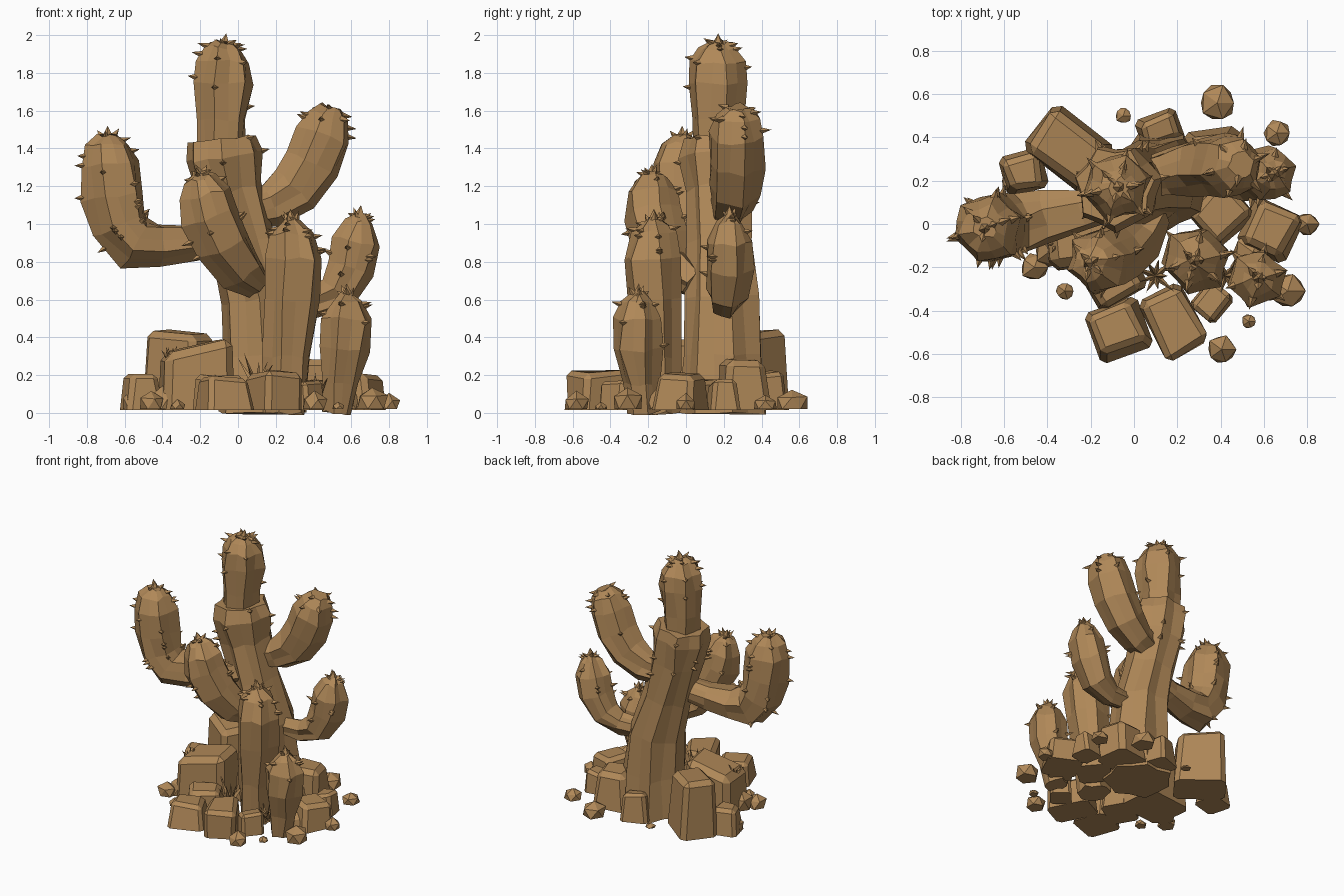
import bpy, bmesh, math, random
from mathutils import Vector, Matrix

if "Cube" in bpy.data.objects:
    bpy.data.objects.remove(bpy.data.objects["Cube"])

random.seed(7)
mat = bpy.data.materials.new("sandy brown")
mat.diffuse_color = (0.43, 0.245, 0.097, 1)
mat.use_nodes = True
mat.node_tree.nodes["Principled BSDF"].inputs["Base Color"].default_value = mat.diffuse_color


def finish(name, bm):
    """Turn a bmesh into a flat-shaded object."""
    bmesh.ops.recalc_face_normals(bm, faces=bm.faces)
    me = bpy.data.meshes.new(name)
    bm.to_mesh(me)
    bm.free()
    me.materials.append(mat)
    ob = bpy.data.objects.new(name, me)
    bpy.context.collection.objects.link(ob)


def jit(a):
    return Vector([random.uniform(-a, a) for _ in range(3)])


def cone(bm, base, direction, length, r, sides=4):
    """A pointed spike whose root sits just inside the surface."""
    d = direction.normalized()
    m = Matrix.Translation(base + d * (length / 2 - 0.015)) @ d.to_track_quat('Z', 'Y').to_matrix().to_4x4()
    bmesh.ops.create_cone(bm, cap_ends=True, segments=sides, radius1=r, radius2=0, depth=length, matrix=m)


def limb(name, path, ribs=6, spikes=12, flat=1.0, tip=True, start=1):
    """Ribbed cactus limb: path of (x, y, z, radius); spikes grow on the ribs."""
    bm, sp = bmesh.new(), bmesh.new()
    pts = [Vector(p[:3]) for p in path]
    rings, n = [], ribs * 2
    for i, p in enumerate(pts):
        t = (pts[min(i + 1, len(pts) - 1)] - pts[max(i - 1, 0)]).normalized()
        u = Vector((0, 1, 0)).cross(t).normalized()
        v = t.cross(u)
        ring = []
        for k in range(n):
            a = 2 * math.pi * (k + 0.5) / n
            r = path[i][3] * (1.05 if k % 2 == 0 else 0.9)
            ring.append(bm.verts.new(p + u * r * math.cos(a) + v * r * flat * math.sin(a) + jit(0.01)))
        rings.append(ring)
    for a, b in zip(rings, rings[1:]):
        for k in range(n):
            bm.faces.new((a[k], a[(k + 1) % n], b[(k + 1) % n], b[k]))
    bm.faces.new(rings[0])
    bm.faces.new(rings[-1])
    for s in range(spikes):
        i = random.randrange(start, len(pts) - 1)
        k = 2 * (s % ribs)
        f = random.random()
        pos = rings[i][k].co.lerp(rings[i + 1][k].co, f)
        out = pos - pts[i].lerp(pts[i + 1], f)
        cone(sp, pos, out + Vector((0, 0, 0.02)), random.uniform(0.045, 0.065), 0.02)
    if tip:
        t = pts[-1] - pts[-2]
        cone(sp, pts[-1], t, 0.065, 0.035, 5)
        for k in range(0, n, 4):
            cone(sp, rings[-1][k].co, rings[-1][k].co - pts[-1] + t, 0.05, 0.02)
    finish(name, bm)
    finish(name + "_spikes", sp)


def boulder(name, x, y, sx, sy, h, rot=0, taper=0.85, j=0.025, tilt=0.0):
    """Chipped block with bevelled edges standing near the ground."""
    bm = bmesh.new()
    bmesh.ops.create_cube(bm, size=1)
    for v in bm.verts:
        top = v.co.z > 0
        s = taper if top else 1
        v.co = Vector((v.co.x * sx * s, v.co.y * sy * s, h * (1 + tilt * v.co.x * 2) if top else 0.015))
        if top:
            v.co += jit(j)
    edges = [e for e in bm.edges if max(v.co.z for v in e.verts) > 0.05]
    bmesh.ops.bevel(bm, geom=edges, offset=min(sx, sy, h) * 0.13, segments=1, affect='EDGES')
    bmesh.ops.triangulate(bm, faces=[f for f in bm.faces if len(f.verts) > 4])
    bmesh.ops.transform(bm, matrix=Matrix.Translation((x, y, 0)) @ Matrix.Rotation(math.radians(rot), 4, 'Z'), verts=bm.verts)
    finish(name, bm)


def stone(name, x, y, r, h):
    """Small faceted pebble with a flat underside."""
    bm = bmesh.new()
    bmesh.ops.create_icosphere(bm, subdivisions=1, radius=1)
    for v in bm.verts:
        v.co *= random.uniform(0.9, 1.12)
        v.co = Vector((x + v.co.x * r, y + v.co.y * r, max(0.02, h * (0.35 + 0.65 * v.co.z))))
    bmesh.ops.dissolve_degenerate(bm, dist=0.001, edges=bm.edges)
    finish(name, bm)


def tuft(name, x, y, z, length, count=9):
    """Clump of sharp grass blades fanning outward."""
    bm = bmesh.new()
    for i in range(count):
        a = 2 * math.pi * i / count
        lean = random.uniform(0.3, 0.9)
        d = Vector((math.cos(a) * lean, math.sin(a) * lean, 1))
        cone(bm, Vector((x, y, z)), d, length * random.uniform(0.7, 1.1), 0.022, 3)
    finish(name, bm)


# Main trunk, with a flared collar, and the column growing out of it
limb("trunk", [(0.13, 0.2, 0.0, 0.23), (0.13, 0.2, 0.3, 0.21), (0.11, 0.2, 0.6, 0.19),
               (0.03, 0.19, 0.9, 0.17), (-0.05, 0.18, 1.18, 0.175), (-0.08, 0.17, 1.36, 0.2),
               (-0.09, 0.17, 1.45, 0.18)], ribs=7, spikes=12, tip=False, start=3)
limb("top_column", [(-0.09, 0.17, 1.3, 0.12), (-0.09, 0.17, 1.55, 0.135), (-0.08, 0.17, 1.75, 0.15),
                    (-0.08, 0.17, 1.86, 0.14), (-0.075, 0.17, 1.93, 0.095), (-0.07, 0.17, 1.96, 0.045)],
     spikes=16)

# Arms
limb("left_arm", [(-0.05, 0.12, 0.95, 0.08), (-0.24, 0.07, 0.9, 0.095), (-0.41, 0.03, 0.885, 0.12),
                  (-0.55, 0.0, 0.9, 0.15), (-0.63, -0.01, 1.0, 0.155), (-0.665, -0.02, 1.15, 0.16),
                  (-0.68, -0.02, 1.32, 0.155), (-0.69, -0.02, 1.42, 0.11), (-0.69, -0.02, 1.47, 0.05)],
     spikes=24, start=3)
limb("front_arm", [(0.1, 0.04, 0.68, 0.07), (0.01, -0.07, 0.76, 0.12), (-0.08, -0.14, 0.9, 0.145),
                   (-0.15, -0.17, 1.05, 0.15), (-0.18, -0.18, 1.16, 0.135), (-0.2, -0.18, 1.24, 0.08),
                   (-0.21, -0.18, 1.27, 0.03)], spikes=14, start=2)
limb("upper_right_arm", [(0.02, 0.21, 1.06, 0.08), (0.17, 0.24, 1.1, 0.11), (0.3, 0.26, 1.18, 0.135),
                         (0.39, 0.27, 1.32, 0.145), (0.45, 0.27, 1.47, 0.145), (0.48, 0.27, 1.57, 0.115),
                         (0.495, 0.27, 1.62, 0.06)], spikes=13, tip=False, start=3)
limb("lower_right_arm", [(0.22, 0.2, 0.58, 0.06), (0.4, 0.21, 0.58, 0.075), (0.52, 0.22, 0.63, 0.11),
                         (0.59, 0.23, 0.77, 0.125), (0.625, 0.23, 0.91, 0.12), (0.64, 0.23, 1.01, 0.07),
                         (0.645, 0.23, 1.05, 0.025)], spikes=12, start=2)

# Separate columns rising from the ground
limb("front_column", [(0.25, -0.14, 0.0, 0.11), (0.26, -0.15, 0.3, 0.125), (0.28, -0.16, 0.6, 0.145),
                      (0.29, -0.17, 0.82, 0.15), (0.285, -0.17, 0.95, 0.11), (0.28, -0.17, 1.03, 0.03)],
     spikes=13, start=2)
limb("small_column", [(0.52, -0.22, 0.0, 0.08), (0.54, -0.23, 0.16, 0.095), (0.565, -0.25, 0.34, 0.125),
                      (0.575, -0.25, 0.5, 0.125), (0.575, -0.25, 0.59, 0.08), (0.575, -0.25, 0.635, 0.025)],
     spikes=9, start=2)

# Large boulders: x, y, width, depth, height, turn, taper, tilt
for i, (x, y, sx, sy, h, rot, tp, ti) in enumerate([
        (-0.3, 0.35, 0.36, 0.27, 0.43, -38, 0.9, 0.0),
        (-0.22, -0.04, 0.38, 0.32, 0.36, 6, 0.9, 0.08),
        (0.18, -0.45, 0.22, 0.31, 0.22, 27, 0.95, 0.02),
        (-0.07, -0.49, 0.26, 0.25, 0.19, 20, 0.75, 0.0),
        (0.63, -0.03, 0.25, 0.24, 0.21, -25, 0.85, 0.0),
        (0.37, 0.31, 0.27, 0.26, 0.28, 8, 0.85, 0.0),
        (-0.09, -0.26, 0.26, 0.2, 0.2, 30, 0.8, 0.0),
        (0.12, 0.43, 0.2, 0.17, 0.22, 20, 0.75, 0.0),
        (-0.51, 0.24, 0.2, 0.19, 0.22, 15, 0.8, 0.0),
        (0.4, 0.05, 0.24, 0.24, 0.18, 40, 0.8, 0.0),
        (0.36, -0.36, 0.16, 0.15, 0.17, 50, 0.8, 0.0),
        (0.6, 0.2, 0.16, 0.16, 0.17, 10, 0.8, 0.0)]):
    boulder("boulder_%d" % (i + 1), x, y, sx, sy, h, rot, tp, 0.02, ti)

# Loose stones: x, y, radius, height
for i, (x, y, r, h) in enumerate([
        (0.385, 0.56, 0.09, 0.13), (0.66, 0.42, 0.065, 0.1), (0.8, 0.0, 0.06, 0.1),
        (0.71, -0.31, 0.085, 0.14), (0.405, -0.58, 0.07, 0.11), (0.53, -0.45, 0.035, 0.06),
        (-0.05, 0.5, 0.04, 0.05), (-0.46, -0.2, 0.07, 0.12), (-0.32, -0.31, 0.045, 0.07),
        (-0.56, 0.2, 0.06, 0.12), (-0.38, -0.12, 0.09, 0.16), (0.55, -0.13, 0.1, 0.15)]):
    stone("stone_%d" % (i + 1), x, y, r, h)

# Grass tufts among the rocks
tuft("front_tuft", 0.1, -0.24, 0.12, 0.21)
tuft("left_tuft", -0.35, -0.08, 0.26, 0.12)
tuft("right_tuft", 0.42, -0.24, 0.08, 0.16, 7)
